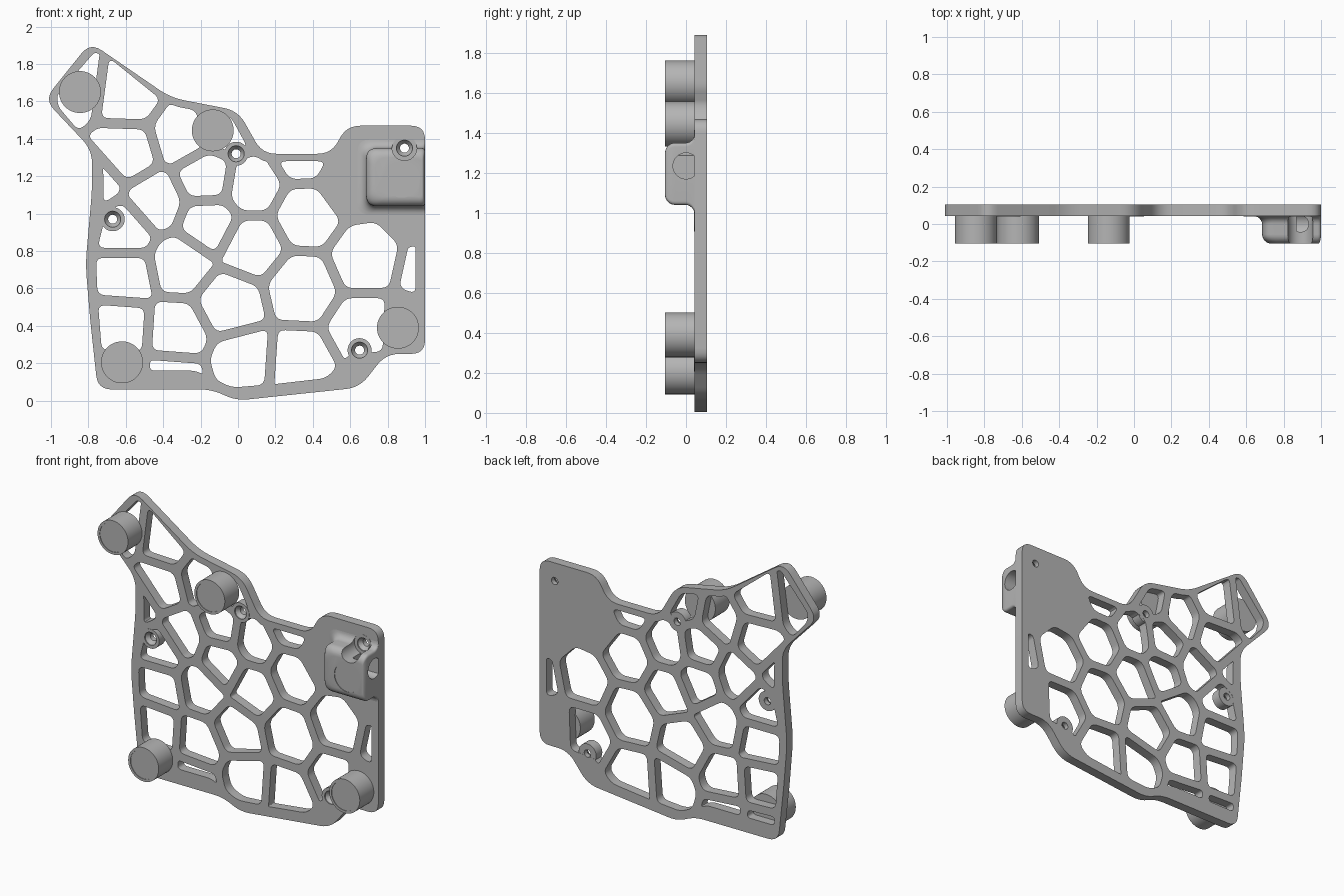
import bpy, bmesh, math
from mathutils import Vector

if "Cube" in bpy.data.objects:
    bpy.data.objects.remove(bpy.data.objects["Cube"])

FRONT, PLATE, BACK = -0.105, 0.042, 0.105   # depth levels
HALF_RIB = 0.027

grey = bpy.data.materials.new("plain grey")
grey.use_nodes = True
grey.diffuse_color = (0.46, 0.46, 0.46, 1)
grey.node_tree.nodes["Principled BSDF"].inputs["Base Color"].default_value = grey.diffuse_color


def vectors(pairs):
    return [Vector(p) for p in pairs]


def rounded(points, radius, steps=6):
    """Round every corner; radius is one value or one per corner."""
    out = []
    for i, p in enumerate(points):
        a, b = points[i - 1] - p, points[(i + 1) % len(points)] - p
        r = radius[i] if isinstance(radius, list) else radius
        t = min(r, 0.45 * a.length, 0.45 * b.length)
        for s in range(steps + 1):
            k = s / steps
            out.append(p + a.normalized() * t * (1 - k) ** 2 + b.normalized() * t * k ** 2)
    return out


def circle(centre, radius, sides=48):
    turns = [math.tau * i / sides for i in range(sides)]
    return [centre + radius * Vector((math.cos(t), math.sin(t))) for t in turns]


def turned(centre, profile):
    """Rings for a round part along y, from (depth, radius) steps."""
    return [(y, circle(centre, r)) for y, r in profile]


def build(name, solids):
    """Each solid is a list of (depth, loop) rings, skinned and capped."""
    bm = bmesh.new()
    for rings in solids:
        loops = [[bm.verts.new((p.x, y, p.y)) for p in loop] for y, loop in rings]
        for low, high in zip(loops, loops[1:]):
            for i in range(len(low)):
                bm.faces.new((low[i - 1], low[i], high[i], high[i - 1]))
        bm.faces.new(loops[0])
        bm.faces.new(loops[-1])
    bmesh.ops.recalc_face_normals(bm, faces=bm.faces)
    mesh = bpy.data.meshes.new(name)
    bm.to_mesh(mesh)
    bm.free()
    mesh.materials.append(grey)
    obj = bpy.data.objects.new(name, mesh)
    bpy.context.collection.objects.link(obj)
    return obj


def combine(target, tool, operation="DIFFERENCE"):
    mod = target.modifiers.new("combine", "BOOLEAN")
    mod.operation, mod.object, mod.solver = operation, tool, "EXACT"
    bpy.context.view_layer.update()
    bpy.context.view_layer.objects.active = target
    bpy.ops.object.modifier_apply(modifier=mod.name)
    bpy.data.objects.remove(tool)


def clip(poly, point, normal):
    """Keep the side of the polygon behind the line."""
    out = []
    for i, q in enumerate(poly):
        p = poly[i - 1]
        dp, dq = (p - point).dot(normal), (q - point).dot(normal)
        if dp * dq < 0:
            out.append(p.lerp(q, dp / (dp - dq)))
        if dq <= 0:
            out.append(q)
    return out


def cell_hole(seed, others, area):
    """Cell of the web around a seed, shrunk by half a rib."""
    poly = area
    for other in others:
        if other != seed:
            n = (other - seed).normalized()
            poly = clip(poly, (seed + other) / 2 - n * HALF_RIB, n)
    poly = [p for i, p in enumerate(poly) if (p - poly[i - 1]).length > 0.006]
    return rounded(poly, 0.04) if len(poly) > 2 else None


# Plate outline and the area the web holes may fill
outline = vectors([
    (-.79, 1.915), (-.36, 1.62), (0, 1.55), (.13, 1.32), (.5, 1.32), (.58, 1.47),
    (1, 1.47), (1, .25), (.79, .25), (.65, .07), (-.01, 0), (-.14, .06), (-.75, .06),
    (-.79, .43), (-.815, .73), (-.78, 1.13), (-.78, 1.34), (-1.035, 1.61)])
web_area = vectors([
    (-.77, 1.86), (-.71, 1.85), (-.4, 1.6), (-.32, 1.57), (-.04, 1.52), (.07, 1.32),
    (.14, 1.28), (.95, 1.28), (.95, .44), (.87, .27), (.6, .25), (.47, .12), (.21, .09),
    (-.03, .07), (-.23, .16), (-.72, .16), (-.75, .54), (-.76, .78), (-.72, .94),
    (-.72, 1.21), (-.73, 1.34), (-.8, 1.38), (-.96, 1.57), (-.97, 1.63)])

# Web cells: open ones become holes, closed ones stay solid
open_seeds = vectors([
    (-.89, 1.67), (-.59, 1.63), (-.6, 1.33), (-.3, 1.42), (-.05, 1.47), (-.17, 1.19),
    (.07, 1.15), (-.44, 1.06), (-.78, 1.17), (-.61, .91), (-.61, .67), (-.31, .73),
    (-.16, .95), (.07, .83), (.36, .99), (.35, 1.33), (.34, .61), (.68, .76),
    (1.04, .68), (-.05, .52), (.03, .21), (.32, .19), (-.33, .37), (-.63, .39),
    (-.35, .1), (-.64, .09), (.68, .39)])
closed_seeds = vectors([(.62, 1.18), (.97, 1.05), (.93, .38)])

plate = build("base_plate", [[(PLATE, rounded(outline, .075)), (BACK, rounded(outline, .075))]])
holes = [cell_hole(s, open_seeds + closed_seeds, web_area) for s in open_seeds]
combine(plate, build("web_holes", [[(-.2, h), (.2, h)] for h in holes if h]))

# Screw bosses with countersunk holes
screws = vectors([(-.01, 1.32), (.89, 1.35), (-.67, .97), (.65, .27)])
for c in screws:
    combine(plate, build("boss", [turned(c, [(PLATE - .002, .064), (BACK - .001, .064)])]), "UNION")
for c in screws:
    sink = [(0, .043), (PLATE + .005, .043), (PLATE + .03, .024), (.2, .024)]
    combine(plate, build("screw", [turned(c, sink)]))
parts = [plate]

# Round feet with a shallow seat in the end
feet = {"upper_right_foot": (-.845, 1.65), "upper_middle_foot": (-.135, 1.445),
        "lower_left_foot": (.855, .39), "lower_right_foot": (-.62, .205)}
for name, place in feet.items():
    steps = [(PLATE + .003, .112), (FRONT, .112), (FRONT, .096), (FRONT + .004, .096)]
    parts.append(build(name, [turned(Vector(place), steps)]))


# Socket block: rounded front, flared foot, flush with the plate's side
def block_ring(grow):
    side = 1 + min(0, grow) * 0.3
    corners = vectors([(.685 - grow, 1.04 - grow), (side, 1.04 - grow),
                       (side, 1.35 + grow), (.685 - grow, 1.35 + grow)])
    return rounded(corners, [.06, .02, .02, .06])


def quarter(radius, steps=6):
    angles = [math.pi / 2 * i / steps for i in range(steps + 1)]
    return [(radius * (1 - math.cos(a)), radius * (1 - math.sin(a))) for a in angles]


flare, edge = 0.045, 0.05
rings = [(PLATE + .02, block_ring(flare))]
rings += [(PLATE - d, block_ring(g)) for d, g in quarter(flare)]
rings += [(FRONT + d, block_ring(-g)) for g, d in quarter(edge)]
block = build("socket_block", [rings])
combine(block, build("screw_notch", [turned(screws[1], [(-.2, .066), (.2, .066)])]))
combine(block, build("disc_seat", [turned(Vector((.875, 1.18)), [(-.2, .095), (FRONT + .004, .095)])]))
side_socket = build("side_socket", [turned(Vector((0, 0)), [(-.1, .065), (.1, .065)])])
side_socket.location = (.97, 0, 1.235)
side_socket.rotation_euler.z = math.pi / 2
combine(block, side_socket)
parts.append(block)

# Smooth the curved walls, keep the hard edges
bpy.ops.object.select_all(action="DESELECT")
for part in parts:
    part.select_set(True)
bpy.context.view_layer.objects.active = plate
bpy.ops.object.shade_smooth_by_angle(angle=math.radians(30))
